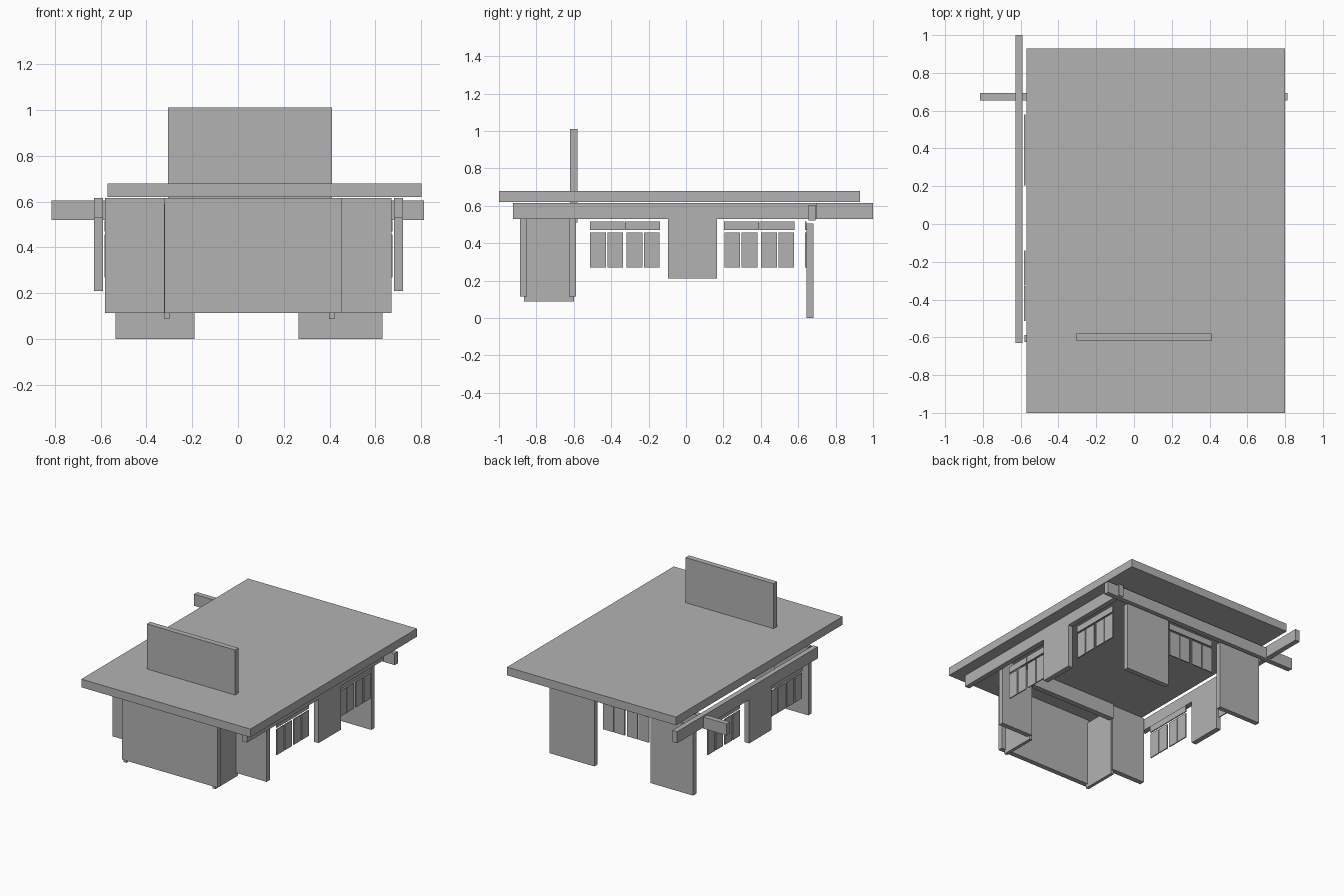
import bpy

cube = bpy.data.objects.get("Cube")
if cube:
    bpy.data.objects.remove(cube, do_unlink=True)

# One plain grey for the whole building
grey = bpy.data.materials.new("plain_grey")
grey.use_nodes = True
colour = (0.45, 0.45, 0.45, 1)
grey.diffuse_color = colour
grey.node_tree.nodes["Principled BSDF"].inputs["Base Color"].default_value = colour


def slab(name, x_range, y_range, z_range):
    """Add a box that fills the three given ranges."""
    ranges = (x_range, y_range, z_range)
    bpy.ops.mesh.primitive_cube_add(size=1, location=[sum(r) / 2 for r in ranges])
    part = bpy.context.object
    part.name = name
    part.scale = [high - low for low, high in ranges]
    bpy.ops.object.transform_apply(location=False, rotation=False, scale=True)
    part.data.materials.append(grey)
    return part


def around(centre, width):
    """Range of the given width about a centre."""
    return (centre - width / 2, centre + width / 2)


def window_group(name, plane, centre, along_y):
    """Four tall panes under two wide top lights, lying in one thin plane."""
    depth = around(plane, 0.008)

    def pane(part, offset, width, heights):
        span = around(centre + offset, width)
        if along_y:
            slab(name + part, depth, span, heights)
        else:
            slab(name + part, span, depth, heights)

    for side in (-1, 1):
        pane("_top_light", side * 0.094, 0.187, (0.47, 0.517))
        for offset in (0.052, 0.144):
            pane("_pane", side * offset, 0.084, (0.27, 0.457))


# Roof and the tall panel rising through it
slab("roof", (-0.57, 0.80), (-1, 0.93), (0.62, 0.68))
slab("chimney_panel", (-0.305, 0.41), (-0.62, -0.58), (0.51, 1.01))

# Long side beams, staggered front to back, and the rear cross beam
middle = 0.046
thick = 0.038
beam_heights = (0.53, 0.615)
slab("left_beam", around(middle + 0.655, thick), (-0.925, 0.70), beam_heights)
slab("right_beam", around(middle - 0.655, thick), (-0.63, 1), beam_heights)
slab("rear_cross_beam", (-0.815, 0.812), (0.655, 0.693), (0.52, 0.605))

# Side walls: a centre panel between two window groups
for side, name in ((1, "left"), (-1, "right")):
    slab(name + "_centre_panel", around(middle + side * 0.655, thick),
         (-0.095, 0.165), (0.21, 0.53))
    for centre in (-0.327, 0.392):
        window_group(name + "_window", middle + side * 0.625, centre, True)

# Rear wall: two tall panels with a window group between
rear_depth = (0.645, 0.682)
slab("rear_left_panel", (0.265, 0.63), rear_depth, (0, 0.505))
slab("rear_right_panel", (-0.535, -0.19), rear_depth, (0, 0.505))
window_group("rear_window", 0.64, middle - 0.009, False)

# Front walls and the projecting bay, open underneath
wall_depth = (-0.625, -0.588)
wall_heights = (0.115, 0.615)
slab("front_left_wall", (0.41, 0.67), wall_depth, wall_heights)
slab("front_right_wall", (-0.58, -0.305), wall_depth, wall_heights)
slab("bay_front", (-0.32, 0.455), (-0.887, -0.85), wall_heights)
for centre, name in ((0.41, "bay_left_side"), (-0.312, "bay_right_side")):
    slab(name, around(centre, 0.024), (-0.865, -0.6), (0.087, 0.59))
